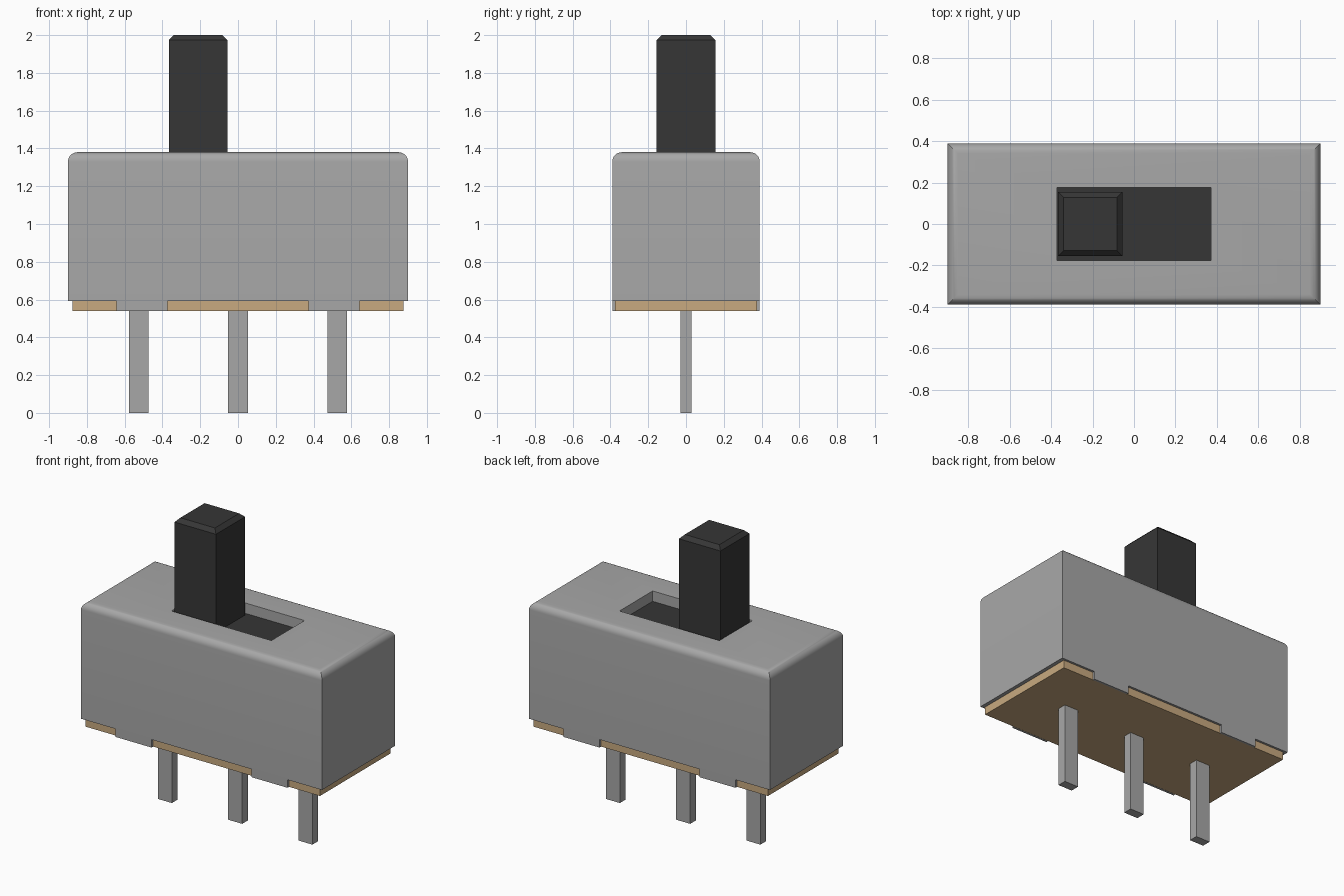
import bpy, bmesh, math

cube = bpy.data.objects.get("Cube")
if cube:
    bpy.data.objects.remove(cube, do_unlink=True)


def material(name, rgb):
    m = bpy.data.materials.new(name)
    m.use_nodes = True
    m.diffuse_color = (*rgb, 1)
    m.node_tree.nodes["Principled BSDF"].inputs["Base Color"].default_value = (*rgb, 1)
    return m


GREY = material("grey metal", (0.39, 0.39, 0.39))
TAN = material("tan board", (0.58, 0.40, 0.215))
BLACK = material("black plastic", (0.037, 0.037, 0.037))


def loft(name, mat, rings, smooth=False):
    """Skin a stack of rectangles (centre x, centre y, half x, half y, z), capped at both ends."""
    bm = bmesh.new()
    loops = [[bm.verts.new((cx + sx * hx, cy + sy * hy, z))
              for sx, sy in ((-1, -1), (1, -1), (1, 1), (-1, 1))]
             for cx, cy, hx, hy, z in rings]
    for a, b in zip(loops, loops[1:]):
        for i in range(4):
            j = (i + 1) % 4
            bm.faces.new((a[i], a[j], b[j], b[i]))
    bm.faces.new(loops[0][::-1])
    bm.faces.new(loops[-1])
    bmesh.ops.recalc_face_normals(bm, faces=bm.faces)
    mesh = bpy.data.meshes.new(name)
    bm.to_mesh(mesh)
    bm.free()
    mesh.materials.append(mat)
    ob = bpy.data.objects.new(name, mesh)
    bpy.context.collection.objects.link(ob)
    if smooth:
        bpy.ops.object.select_all(action='DESELECT')
        ob.select_set(True)
        bpy.context.view_layer.objects.active = ob
        bpy.ops.object.shade_smooth_by_angle(angle=math.radians(30))
    return ob


def box(name, mat, cx, cy, hx, hy, z0, z1):
    return loft(name, mat, [(cx, cy, hx, hy, z0), (cx, cy, hx, hy, z1)])


# Housing: straight walls, rounded top edges, pocket for the slider
HX, HY, TOP, R = 0.90, 0.39, 1.38, 0.05
rings = [(0, 0, HX, HY, 0.593)]
for k in range(9):
    a = math.radians(90 * k / 8)
    inset = R * (1 - math.cos(a))
    rings.append((0, 0, HX - inset, HY - inset, TOP - R + R * math.sin(a)))
rings += [(0, 0, 0.373, 0.177, TOP), (0, 0, 0.373, 0.177, TOP - 0.09)]
loft("housing", GREY, rings, smooth=True)

# Crimp tabs folding down past the board on both long sides
for side, sy in (("front", -1), ("back", 1)):
    for hand, sx in (("right", -1), ("left", 1)):
        box(f"{side}_{hand}_tab", GREY, sx * 0.508, sy * 0.3825, 0.135, 0.0075, 0.539, 0.60)

# Base board
box("base_board", TAN, 0, 0, 0.875, 0.375, 0.54, 0.60)

# Slider plate at the pocket floor and the chamfered knob
box("slider_plate", BLACK, 0, 0, 0.373, 0.177, TOP - 0.10, TOP - 0.07)
KX, KH, C = -0.211, 0.155, 0.026
loft("slider_knob", BLACK, [(KX, 0, KH, KH, TOP - 0.08),
                            (KX, 0, KH, KH, 2 - C),
                            (KX, 0, KH - C, KH - C, 2)])

# Terminal pins
for name, x in (("right_pin", -0.525), ("middle_pin", 0), ("left_pin", 0.525)):
    box(name, GREY, x, 0, 0.052, 0.03, 0, 0.56)
